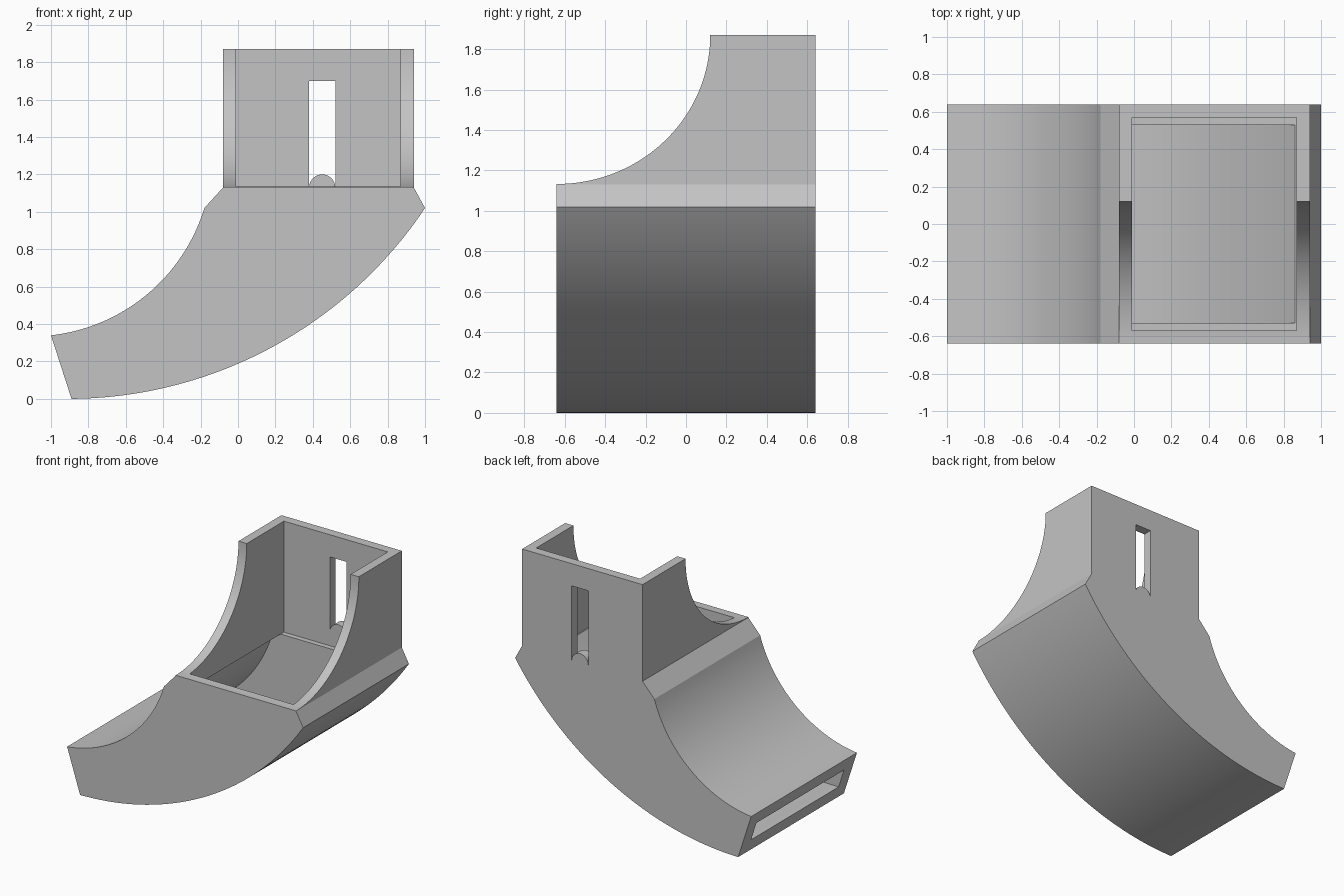
import bpy
import bmesh
import math
from mathutils import Vector

if "Cube" in bpy.data.objects:
    bpy.data.objects.remove(bpy.data.objects["Cube"], do_unlink=True)

HALF = 0.64       # half depth of the body
DUCT_HALF = 0.53  # half depth of the curved passage

grey = bpy.data.materials.new("plain grey")
grey.use_nodes = True
grey.diffuse_color = (0.55, 0.55, 0.55, 1)
grey.node_tree.nodes["Principled BSDF"].inputs["Base Color"].default_value = grey.diffuse_color


def arc(a, b, c, steps=40):
    """Points on the circle running from a through b to c."""
    a, b, c = Vector(a), Vector(b), Vector(c)
    u, v = b - a, c - a
    d = 2 * (u.x * v.y - u.y * v.x)
    centre = a + Vector((v.y * u.length_squared - u.y * v.length_squared,
                         u.x * v.length_squared - v.x * u.length_squared)) / d
    start, r = a - centre, (a - centre).length
    t0 = math.atan2(start.y, start.x)
    end = c - centre
    sweep = math.remainder(math.atan2(end.y, end.x) - t0, math.tau)
    return [(centre.x + r * math.cos(t0 + sweep * i / steps),
             centre.y + r * math.sin(t0 + sweep * i / steps)) for i in range(steps + 1)]


def prism(name, profile, lo, hi, along="Y"):
    """Extrude a profile of (x, z) along Y, or of (y, z) along X."""
    bm = bmesh.new()
    verts = [bm.verts.new((p, lo, q) if along == "Y" else (lo, p, q)) for p, q in profile]
    face = bm.faces.new(verts)
    out = bmesh.ops.extrude_face_region(bm, geom=[face])
    moved = [g for g in out["geom"] if isinstance(g, bmesh.types.BMVert)]
    shift = (0, hi - lo, 0) if along == "Y" else (hi - lo, 0, 0)
    bmesh.ops.translate(bm, verts=moved, vec=shift)
    bmesh.ops.recalc_face_normals(bm, faces=bm.faces)
    mesh = bpy.data.meshes.new(name)
    bm.to_mesh(mesh)
    bm.free()
    mesh.materials.append(grey)
    obj = bpy.data.objects.new(name, mesh)
    bpy.context.collection.objects.link(obj)
    return obj


def cut(target, cutter):
    """Subtract the cutter, then discard it."""
    cutter.hide_render = True
    mod = target.modifiers.new("cut", "BOOLEAN")
    mod.operation, mod.solver, mod.object = "DIFFERENCE", "EXACT", cutter
    bpy.context.view_layer.objects.active = target
    bpy.ops.object.modifier_apply(modifier=mod.name)
    bpy.data.objects.remove(cutter, do_unlink=True)


# Body: curved spout below, chamfered shoulders, square collar above
body = prism("curved_duct_body",
             arc((-1, 0.34), (-0.4, 0.64), (-0.18, 1.02))
             + [(-0.08, 1.13), (-0.08, 1.87), (0.94, 1.87), (0.94, 1.13)]
             + arc((1, 1.02), (0.4, 0.41), (-0.89, 0)), -HALF, HALF)

# Square socket in the collar, ending on a small ledge
cut(body, prism("socket_cutter",
                [(-0.01, 1.02), (0.87, 1.02), (0.87, 2), (-0.01, 2)], -0.57, 0.57))

# Curved passage from the socket out through the spout end
cut(body, prism("passage_cutter",
                [(-1.16, 0.18)]
                + arc((-0.97, 0.24), (-0.33, 0.57), (-0.075, 1.02))
                + [(-0.01, 1.02), (0, 1.05), (0.86, 1.05)]
                + arc((0.86, 1.02), (0.345, 0.495), (-0.92, 0.1))
                + [(-1.11, 0.04)], -DUCT_HALF, DUCT_HALF))

# Concave sweep that opens the front of the collar
sweep = [(-0.64 + 0.76 * math.sin(t), 1.87 - 0.737 * math.cos(t))
         for t in (math.pi / 2 * i / 40 for i in range(41))]
cut(body, prism("front_sweep_cutter",
                [(-0.8, 2), (-0.8, 1.133)] + sweep + [(0.12, 2)], -0.5, 1.2, "X"))

# Cable slot in the back wall: square top, round bottom
cut(body, prism("slot_cutter",
                [(0.38, 1.7)] + arc((0.38, 1.13), (0.45, 1.06), (0.52, 1.13), 20)
                + [(0.52, 1.7)], 0.545, 0.8))

bpy.ops.object.select_all(action="DESELECT")
body.select_set(True)
bpy.context.view_layer.objects.active = body
bpy.ops.object.shade_smooth_by_angle(angle=math.radians(20))
